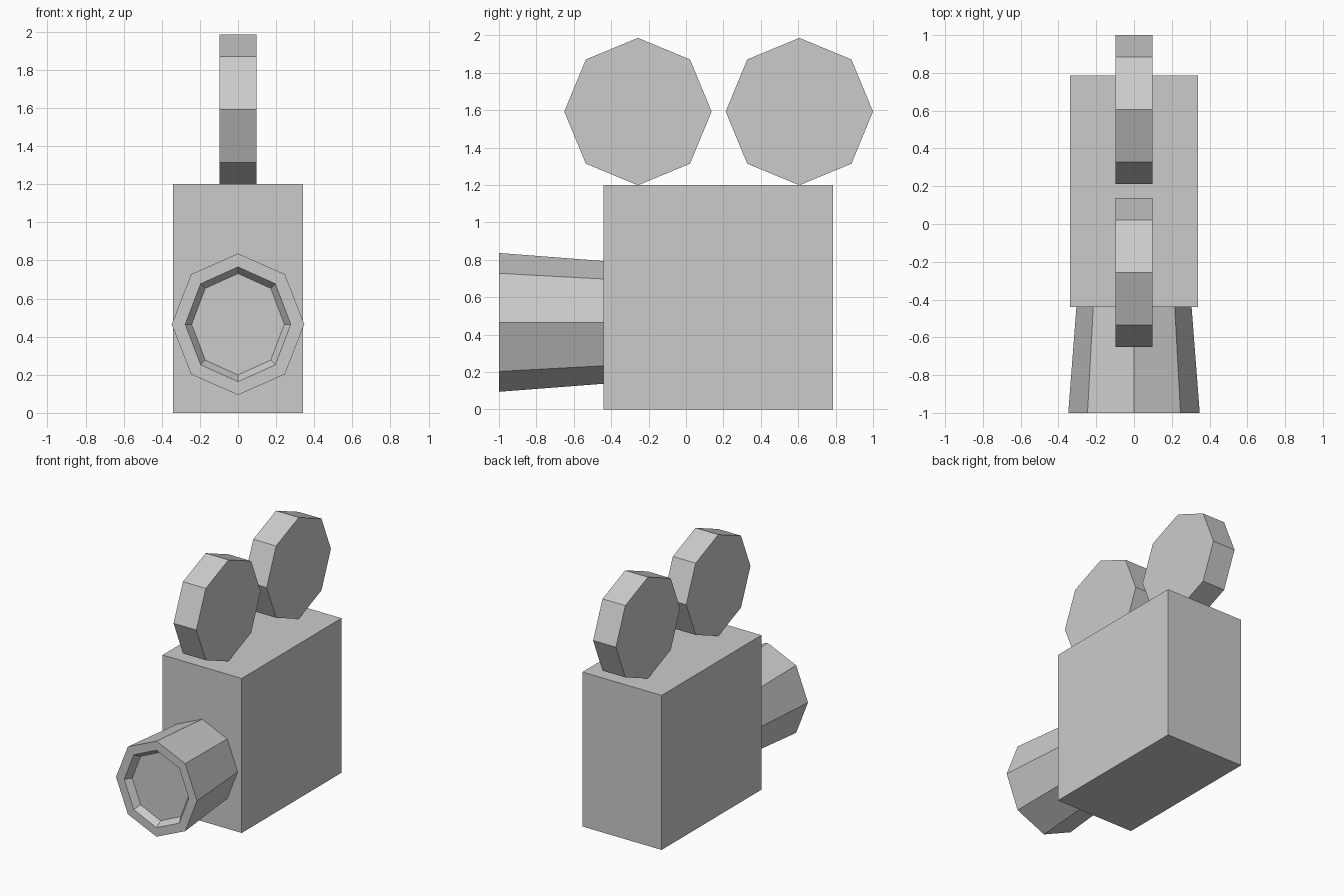
import bpy, bmesh
from math import cos, sin, pi
from mathutils import Matrix

if "Cube" in bpy.data.objects:
    bpy.data.objects.remove(bpy.data.objects["Cube"])


def add_object(name, bm):
    bmesh.ops.recalc_face_normals(bm, faces=bm.faces)
    mesh = bpy.data.meshes.new(name)
    bm.to_mesh(mesh)
    bm.free()
    obj = bpy.data.objects.new(name, mesh)
    bpy.context.collection.objects.link(obj)
    return obj


# Camera body: a plain box
bm = bmesh.new()
bmesh.ops.create_cube(bm, size=1, matrix=Matrix.Translation((0, 0.1725, 0.6))
                      @ Matrix.Diagonal((0.68, 1.225, 1.2, 1)))
add_object("camera_body", bm)

# Film reels: octagonal discs standing on the body, axis along x
for name, y in (("front_reel", -0.257), ("rear_reel", 0.606)):
    bm = bmesh.new()
    bmesh.ops.create_cone(bm, cap_ends=True, segments=8, radius1=0.394,
                          radius2=0.394, depth=0.196,
                          matrix=Matrix.Translation((0, y, 1.592))
                          @ Matrix.Rotation(pi / 2, 4, 'Y'))
    add_object(name, bm)

# Lens: flared octagonal barrel with a recessed glass
# Each ring is (y, x radius, z radius), from the body to the glass
profile = [(-0.44, 0.305, 0.328), (-1.0, 0.348, 0.371),
           (-1.0, 0.277, 0.301), (-0.95, 0.243, 0.266)]
bm = bmesh.new()
rings = [[bm.verts.new((rx * cos(i * pi / 4), y, 0.465 + rz * sin(i * pi / 4)))
          for i in range(8)] for y, rx, rz in profile]
for a, b in zip(rings, rings[1:]):
    for i in range(8):
        j = (i + 1) % 8
        bm.faces.new((a[i], a[j], b[j], b[i]))
bm.faces.new(rings[0])
bm.faces.new(rings[-1])
add_object("lens", bm)
